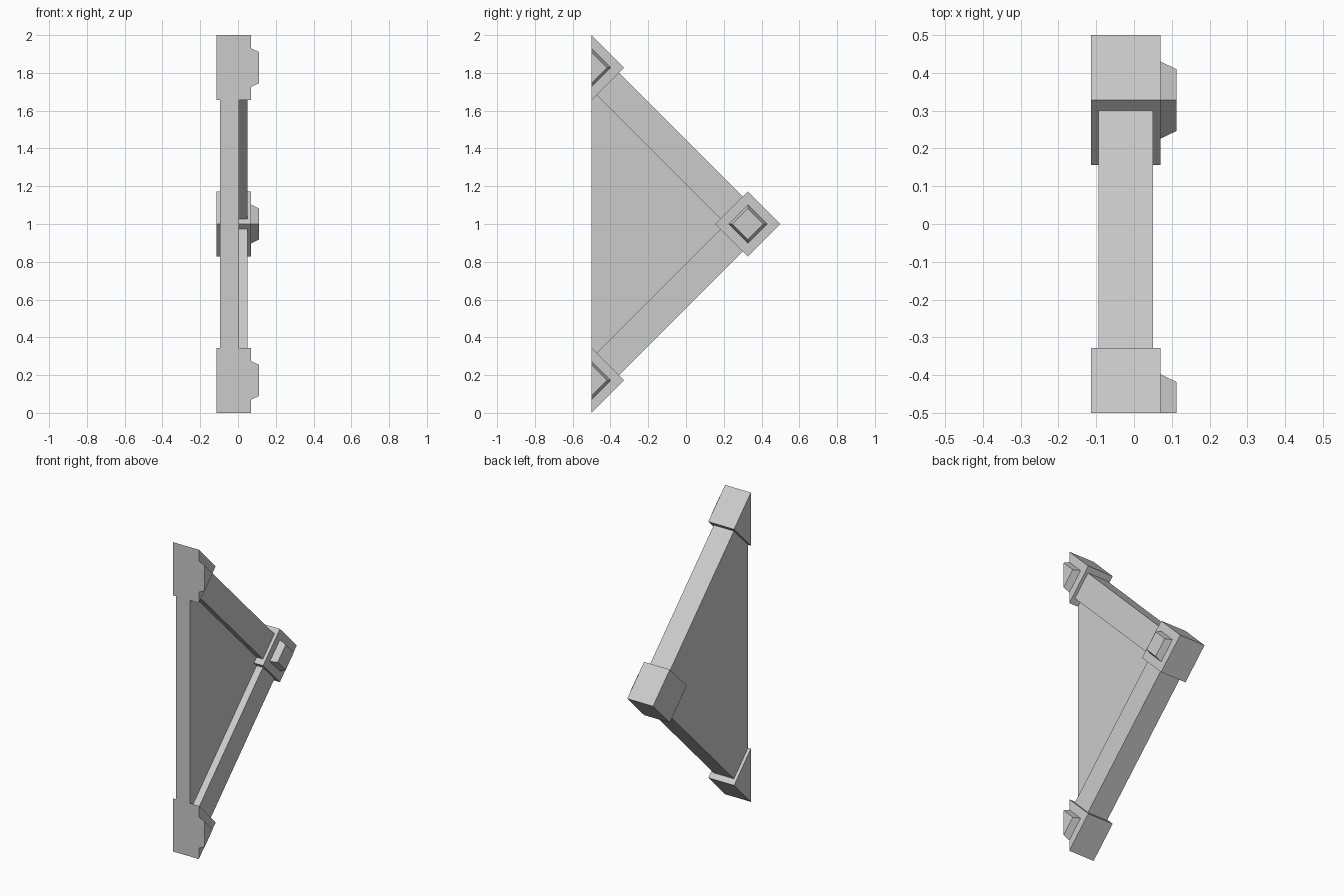
import bpy
import bmesh

cube = bpy.data.objects.get("Cube")
if cube:
    bpy.data.objects.remove(cube, do_unlink=True)

grey = bpy.data.materials.new("light grey")
grey.use_nodes = True
colour = (0.6, 0.6, 0.6, 1)
grey.diffuse_color = colour
grey.node_tree.nodes["Principled BSDF"].inputs["Base Color"].default_value = colour


def prism(name, x0, x1, centre, profile, end_profile=None):
    """Extrude a side (y, z) profile along x, optionally tapering to another."""
    cy, cz = centre
    bm = bmesh.new()
    near = [bm.verts.new((x0, cy + y, cz + z)) for y, z in profile]
    far = [bm.verts.new((x1, cy + y, cz + z)) for y, z in end_profile or profile]
    bm.faces.new(near)
    bm.faces.new(far)
    n = len(near)
    for i in range(n):
        j = (i + 1) % n
        bm.faces.new((near[i], near[j], far[j], far[i]))
    bmesh.ops.recalc_face_normals(bm, faces=bm.faces)
    mesh = bpy.data.meshes.new(name)
    bm.to_mesh(mesh)
    bm.free()
    mesh.materials.append(grey)
    obj = bpy.data.objects.new(name, mesh)
    bpy.context.collection.objects.link(obj)
    return obj


def diamond(r, half=False):
    points = [(0, -r), (r, 0), (0, r)]
    return points if half else points + [(-r, 0)]


def wedge(front, tip):
    """Right-angled triangle pointing back, with its flat side at the front."""
    h = tip - front
    return [(front, -h), (tip, 0), (front, h)]


# Triangular frame: plate flush on one side, recessed between rails on the other
frame = prism("triangular_frame", -0.094, 0.05, (0, 1), wedge(-0.5, 0.446))
cutter = prism("recess_cutter", 0.005, 0.2, (0, 1), wedge(-0.6, 0.21))
cutter.hide_render = True
cut = frame.modifiers.new("recess", "BOOLEAN")
cut.operation = "DIFFERENCE"
cut.solver = "EXACT"
cut.object = cutter
bpy.context.view_layer.objects.active = frame
bpy.ops.object.modifier_apply(modifier=cut.name)
bpy.data.objects.remove(cutter, do_unlink=True)

# Corner blocks with tapered studs; the front two are cut flat
corners = [("top", (-0.5, 1.828), True),
           ("back", (0.328, 1.0), False),
           ("bottom", (-0.5, 0.172), True)]
for label, centre, half in corners:
    prism(label + "_corner_block", -0.114, 0.07, centre, diamond(0.172, half))
    prism(label + "_stud", 0.07, 0.112, centre, diamond(0.102, half), diamond(0.082, half))
